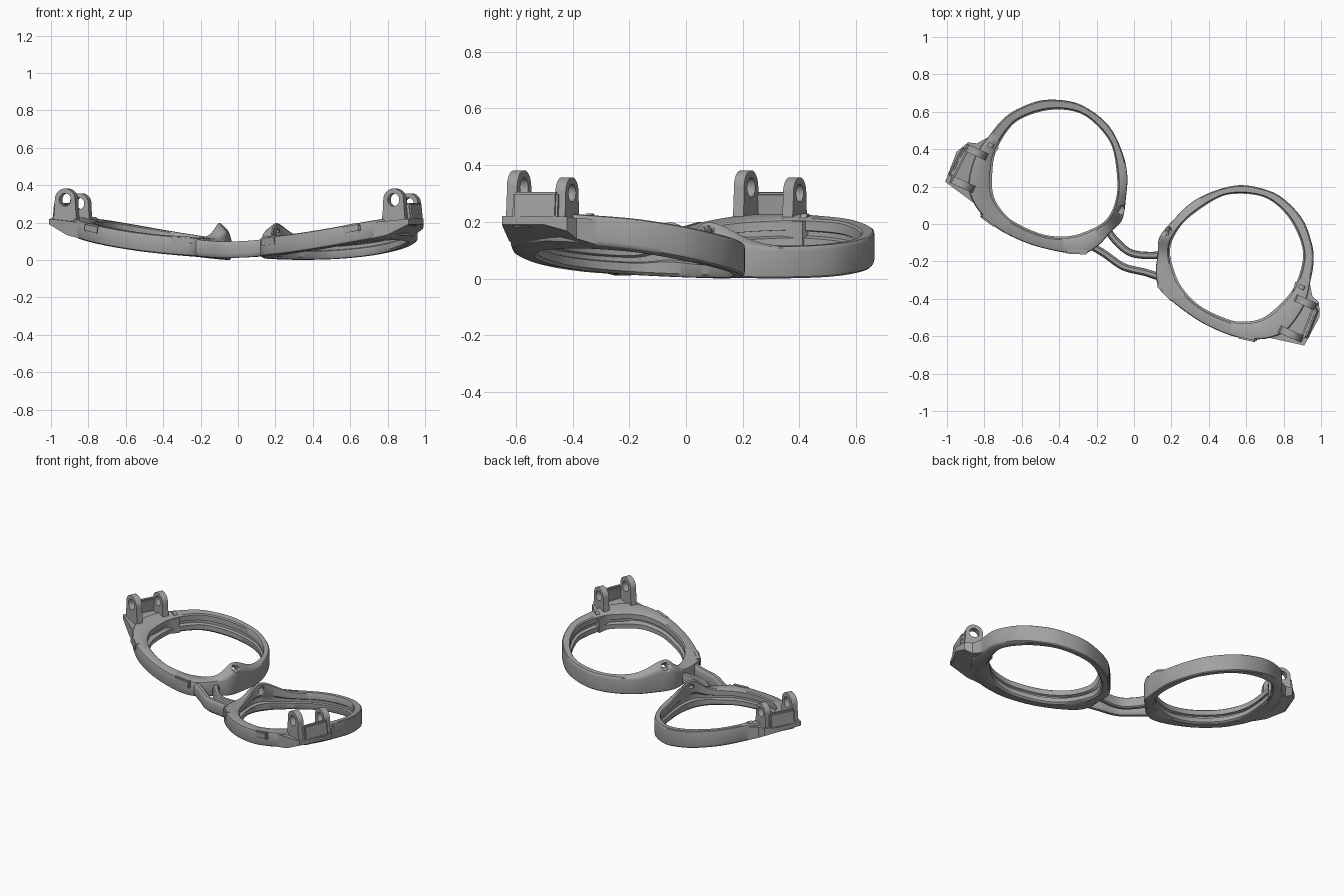
import bpy, bmesh, math
from mathutils import Vector, Matrix

if "Cube" in bpy.data.objects:
    bpy.data.objects.remove(bpy.data.objects["Cube"])

grey = bpy.data.materials.new("grey_plastic")
grey.diffuse_color = (0.36, 0.36, 0.36, 1)
grey.use_nodes = True
grey.node_tree.nodes["Principled BSDF"].inputs["Base Color"].default_value = grey.diffuse_color

# the frame lies on its face, turned about z
PLACE = Matrix.Translation((0.07, 0.05, 0)) @ Matrix.Rotation(math.radians(-24.5), 4, 'Z')


def base(u, v):
    """Height of the wrapped front face."""
    return max(0.0, 0.002 + 0.13 * u * u - 0.04 * v)


def make(name, bm, side=1, angle=35):
    """Mirror to one side, turn into place and shade."""
    bm.transform(PLACE @ Matrix.Diagonal((side, 1, 1, 1)))
    bmesh.ops.recalc_face_normals(bm, faces=bm.faces)
    me = bpy.data.meshes.new(name)
    bm.to_mesh(me)
    bm.free()
    me.materials.append(grey)
    ob = bpy.data.objects.new(name, me)
    bpy.context.collection.objects.link(ob)
    bpy.ops.object.select_all(action='DESELECT')
    bpy.context.view_layer.objects.active = ob
    ob.select_set(True)
    bpy.ops.object.shade_smooth_by_angle(angle=math.radians(angle))
    return ob


def loft(rings, closed):
    """Skin matching closed cross-sections."""
    bm = bmesh.new()
    vs = [[bm.verts.new(p) for p in r] for r in rings]
    m, n = len(vs), len(vs[0])
    for i in range(m if closed else m - 1):
        a, b = vs[i], vs[(i + 1) % m]
        for j in range(n):
            k = (j + 1) % n
            bm.faces.new((a[j], a[k], b[k], b[j]))
    if not closed:
        bm.faces.new(vs[0])
        bm.faces.new(vs[-1])
    return bm


def smooth_path(pts, closed, steps=8):
    """Catmull-Rom curve through 2D points."""
    n, out = len(pts), []
    get = (lambda i: Vector(pts[i % n])) if closed else (lambda i: Vector(pts[min(max(i, 0), n - 1)]))
    for i in range(n if closed else n - 1):
        a, b, c, d = (get(i + k) for k in (-1, 0, 1, 2))
        for s in range(steps):
            t = s / steps
            out.append(0.5 * (2 * b + (c - a) * t + (2 * a - 5 * b + 4 * c - d) * t * t
                              + (3 * b - a - 3 * c + d) * t ** 3))
    if not closed:
        out.append(get(n - 1))
    return out


CENTRE = Vector((0.54, 0.0))


def radial(pts, n):
    """Resample a closed outline at even angles round the lens centre."""
    pol = sorted((math.atan2(*(p - CENTRE).yx) % math.tau, (p - CENTRE).length)
                 for p in smooth_path(pts, True))
    pol = [(pol[-1][0] - math.tau, pol[-1][1])] + pol + [(pol[0][0] + math.tau, pol[0][1])]
    out, k = [], 0
    for i in range(n):
        a = math.tau * i / n
        while pol[k + 1][0] < a:
            k += 1
        (a0, r0), (a1, r1) = pol[k], pol[k + 1]
        r = r0 + (r1 - r0) * (a - a0) / max(a1 - a0, 1e-6)
        out.append(CENTRE + Vector((math.cos(a), math.sin(a))) * r)
    return out


OUTER = [(.14, -.17), (.11, -.08), (.142, .04), (.185, .15), (.262, .252), (.38, .346),
         (.515, .384), (.627, .38), (.764, .324), (.863, .228), (.914, .142), (.945, .024),
         (.965, -.1), (.935, -.25), (.86, -.335), (.76, -.382), (.657, -.404), (.491, -.402),
         (.309, -.365), (.212, -.321), (.165, -.25)]
INNER = [(.184, -.1), (.184, -.006), (.216, .091), (.306, .236), (.387, .299), (.51, .342),
         (.612, .334), (.718, .286), (.812, .204), (.86, .119), (.876, -.027), (.84, -.155),
         (.788, -.25), (.71, -.305), (.624, -.33), (.458, -.326), (.322, -.271), (.222, -.174)]
# rim section: across the rim, up the rim (lens seat above a thin lip)
SECTION = [(.15, 0), (.82, 0), (.95, .05), (1, .16), (1, .86), (.96, .96), (.86, 1), (.2, 1),
           (.1, .94), (.1, .62), (.28, .57), (.28, .42), (0, .38), (0, .1)]


def rim():
    n, rings = 144, []
    for o, i in zip(radial(OUTER, n), radial(INNER, n)):
        ring = []
        for t, s in SECTION:
            p = i.lerp(o, t)
            z = base(*p) + s * (0.107 + 0.02 * p.y)
            if p.x < 0.35:  # raised nose pad, steep towards the brow
                d = p.y + .045
                z += (max(0, s - .3) / .7 * .095 * (1 - .5 * t)
                      * math.exp(-(d / (.075 if d < 0 else .13)) ** 2))
            ring.append((p.x, p.y, z))
        rings.append(ring)
    return loft(rings, True)


def slab(outline, bottom, top):
    """Upright prism; bottom and top are functions of position."""
    return loft([[(u, v, bottom(u, v)) for u, v in outline],
                 [(u, v, top(u, v)) for u, v in outline]], False)


def ear(u, v, z, r, hole, drop, half, flare=.25):
    """Hinge lug with a through hole, flaring to its foot, thin along v."""
    n, out, inn = 48, [], []
    for k in range(n):
        a = math.tau * (k + .5) / n
        c, s = math.cos(a), math.sin(a)
        x, h = r * c, r * s
        if s < 0:
            f = abs(s) ** .6
            h = -drop * min(1, 1.25 * f)
            x = math.copysign(r * abs(c) ** .3 * (1 + flare * (h / drop) ** 2), c)
        out.append((u + x, z + h))
        inn.append((u + hole * c, z + hole * s))
    loops = [(out, -half), (out, half), (inn, half), (inn, -half)]
    return loft([[(x, v + d, h) for x, h in pts] for pts, d in loops], True)


def bar(pts, half, low, high):
    """Rounded bar along a path."""
    path, rings = smooth_path(pts, False), []
    for i, p in enumerate(path):
        d = (path[min(i + 1, len(path) - 1)] - path[max(i - 1, 0)]).normalized()
        nrm = Vector((-d.y, d.x))
        ring = []
        for k in range(12):
            a = math.tau * (k + .5) / 12
            c, s = math.cos(a), math.sin(a)
            q = p + nrm * half * math.copysign(abs(c) ** .6, c)
            h = math.copysign(abs(s) ** .6, s)
            ring.append((q.x, q.y, (low + high) / 2 + (high - low) / 2 * h + .3 * p.x * p.x))
        rings.append(ring)
    return loft(rings, False)


def tilted_box(u, v, z, size, turn, lean=0):
    bm = bmesh.new()
    bmesh.ops.create_cube(bm, size=1, matrix=Matrix.Translation((u, v, z))
                          @ Matrix.Rotation(math.radians(turn), 4, 'Z')
                          @ Matrix.Rotation(math.radians(lean), 4, 'Y') @ Matrix.Diagonal((*size, 1)))
    bmesh.ops.bevel(bm, geom=bm.edges[:], offset=.008, segments=2, affect='EDGES')
    return bm


END = [(.87, .0), (.945, .025), (.985, -.03), (1.032, -.046), (1.066, -.117), (1.055, -.288),
       (.942, -.312), (.86, -.33), (.85, -.2), (.885, -.09)]

for side, tag in ((1, "right"), (-1, "left")):
    # lens rim with nose pad and its drilled hole
    ob = make(tag + "_rim", rim(), side)
    bm = bmesh.new()
    axis = Vector((-.65, 0, .76)).to_track_quat('Z', 'Y').to_matrix().to_4x4()
    bmesh.ops.create_cone(bm, cap_ends=True, segments=24, radius1=.025, radius2=.025, depth=.1,
                          matrix=Matrix.Translation((.13, -.035, .175)) @ axis)
    cutter = make("pad_hole_cutter", bm, side)
    cutter.hide_render = True
    mod = ob.modifiers.new("pad_hole", 'BOOLEAN')
    mod.operation, mod.object, mod.solver = 'DIFFERENCE', cutter, 'EXACT'
    bpy.context.view_layer.objects.active = ob
    bpy.ops.object.modifier_apply(modifier=mod.name)
    bpy.data.objects.remove(cutter)

    # end piece, sloping up underneath to its outer edge
    make(tag + "_end_piece", slab(END, lambda u, v: base(u, v) + .004 + .3 * max(0, u - .96),
                                  lambda u, v: .205 + .1 * (u - .9)), side)
    # hinge lugs, stop and boss
    make(tag + "_upper_hinge_lug", ear(.965, -.262, .322, .06, .034, .12, .02), side)
    make(tag + "_lower_hinge_lug", ear(.968, -.075, .302, .055, .031, .105, .02), side)
    make(tag + "_hinge_stop", tilted_box(1.035, -.165, .243, (.03, .17, .125), 3, -6), side)
    make(tag + "_small_boss", ear(.915, -.01, .212, .017, .009, .03, .012), side)

    # low clip tabs along the brow
    make(tag + "_inner_brow_tab", tilted_box(.262, -.332, .1, (.12, .035, .055), -22, -4), side)
    make(tag + "_outer_brow_tab", tilted_box(.76, -.374, .167, (.1, .034, .05), 12, -10), side)

# double bridge
make("upper_bridge", bar([(-.21, -.275), (-.12, -.285), (0, -.306), (.12, -.285), (.21, -.275)],
                         .02, .01, .1))
make("lower_bridge", bar([(-.175, -.14), (-.12, -.185), (0, -.222), (.12, -.185), (.175, -.14)],
                         .02, .012, .085))
